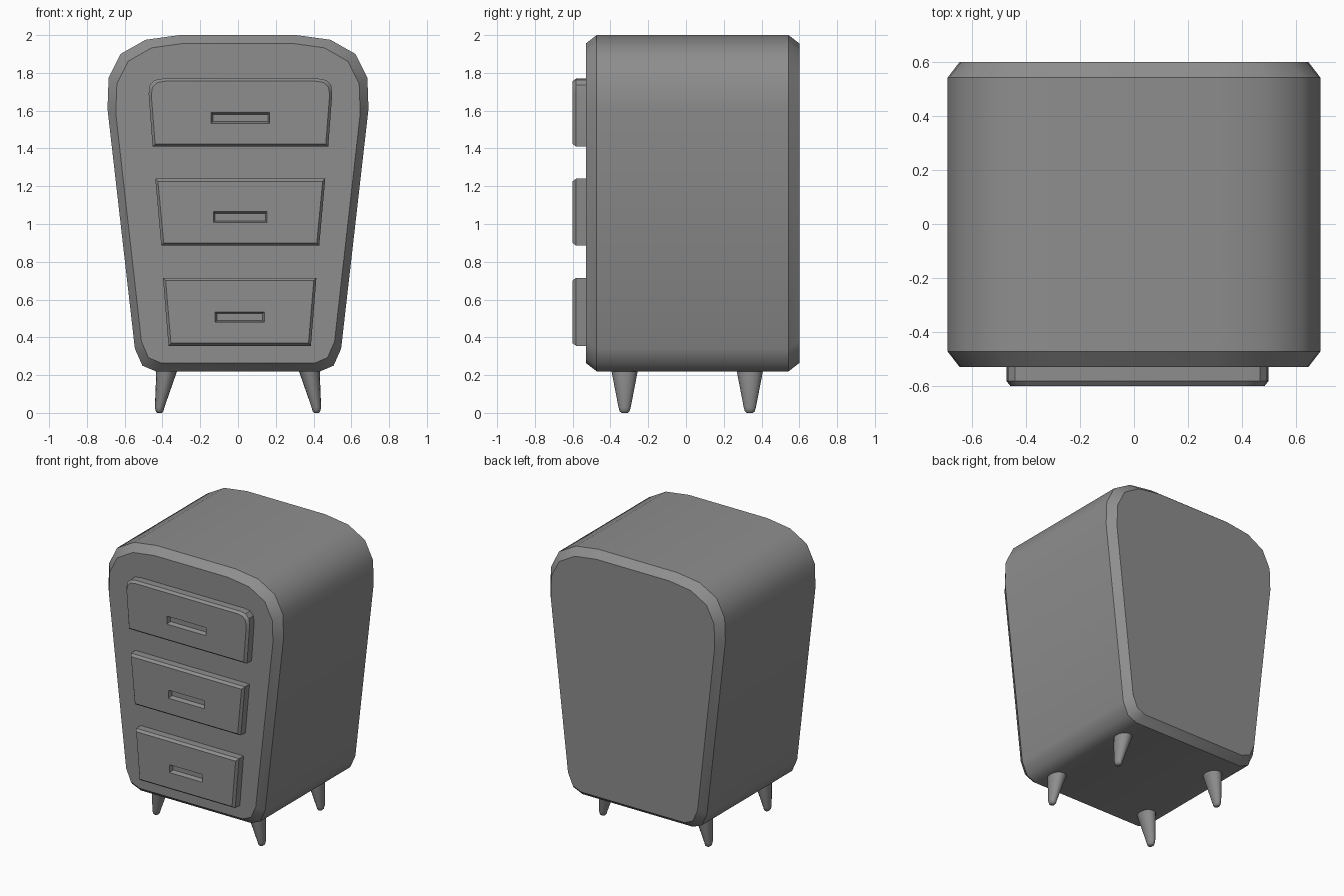
import bpy, bmesh, math

cube = bpy.data.objects.get("Cube")
if cube:
    bpy.data.objects.remove(cube, do_unlink=True)

grey = bpy.data.materials.new("plain grey")
grey.use_nodes = True
COLOUR = (0.27, 0.27, 0.27, 1)
grey.diffuse_color = COLOUR
grey.node_tree.nodes["Principled BSDF"].inputs["Base Color"].default_value = COLOUR


def finish(bm, name, angle=None):
    bmesh.ops.recalc_face_normals(bm, faces=bm.faces)
    mesh = bpy.data.meshes.new(name)
    bm.to_mesh(mesh)
    bm.free()
    mesh.materials.append(grey)
    obj = bpy.data.objects.new(name, mesh)
    bpy.context.collection.objects.link(obj)
    if angle:
        bpy.ops.object.select_all(action="DESELECT")
        obj.select_set(True)
        bpy.context.view_layer.objects.active = obj
        bpy.ops.object.shade_smooth_by_angle(angle=math.radians(angle))
    return obj


def mirrored(half):
    """Closed outline from its right half, listed top to bottom."""
    return half + [(-x, z) for x, z in reversed(half)]


def shrink(outline, amount):
    """Scale an outline about its middle so its bounds move in by amount."""
    hw = max(x for x, z in outline)
    top, low = max(z for x, z in outline), min(z for x, z in outline)
    mid, hh = (top + low) / 2, (top - low) / 2
    return [(x * (1 - amount / hw), mid + (z - mid) * (1 - amount / hh))
            for x, z in outline]


def ring(bm, outline, y, cx=0):
    return [bm.verts.new((cx + x, y, z)) for x, z in outline]


def loft(bm, rings):
    for a, b in zip(rings, rings[1:]):
        for i in range(len(a)):
            j = (i + 1) % len(a)
            bm.faces.new((a[i], a[j], b[j], b[i]))


# Cabinet body: rounded, tapering outline with chamfered front and back rims
outline = mirrored([(0.31, 2.0), (0.49, 1.975), (0.622, 1.9), (0.685, 1.775),
                    (0.691, 1.61), (0.546, 0.34), (0.506, 0.25), (0.435, 0.22)])
rim = shrink(outline, 0.044)
bm = bmesh.new()
rings = [ring(bm, rim, -0.53), ring(bm, outline, -0.473),
         ring(bm, outline, 0.543), ring(bm, rim, 0.6)]
loft(bm, rings)
bm.faces.new(rings[0])
bm.faces.new(rings[-1])
for f in bm.faces:
    f.smooth = True
for e in bm.edges:
    a, b = e.verts
    e.smooth = abs(a.co.y - b.co.y) > 0.01
finish(bm, "cabinet_body")


# Drawer fronts: chamfered slabs with a recessed finger slot
def drawer(name, half, cx, slot):
    bm = bmesh.new()
    shape = mirrored(half)
    front = ring(bm, shrink(shape, 0.014), -0.6, cx)
    loft(bm, [ring(bm, shape, -0.52, cx), ring(bm, shape, -0.582, cx), front])
    hw, low, high = slot
    hole = mirrored([(hw, high), (hw, low)])
    mouth = ring(bm, hole, -0.6, cx)
    floor = ring(bm, shrink(hole, 0.009), -0.57, cx)
    loft(bm, [mouth, floor])
    bm.faces.new(floor)
    border = [bm.edges.get((r[i - 1], r[i])) for r in (front, mouth)
              for i in range(len(r))]
    bmesh.ops.triangle_fill(bm, use_beauty=True, edges=border)
    finish(bm, name, 30)


drawer("top_drawer", [(0.41, 1.77), (0.455, 1.762), (0.48, 1.735),
                      (0.486, 1.69), (0.465, 1.41)], 0.013, (0.155, 1.533, 1.59))
drawer("middle_drawer", [(0.45, 1.24), (0.418, 0.885)], 0.012, (0.142, 1.008, 1.065))
drawer("bottom_drawer", [(0.406, 0.715), (0.377, 0.355)], 0.009, (0.13, 0.48, 0.535))


# Splayed tapering legs: (height, centre x, radius x, radius y)
LEG = [(0.0, 0.415, 0.012, 0.016), (0.008, 0.415, 0.02, 0.026),
       (0.028, 0.415, 0.025, 0.032), (0.24, 0.374, 0.058, 0.073)]


def leg(name, side, y):
    bm = bmesh.new()
    rings = []
    for z, cx, rx, ry in LEG:
        turns = [math.tau * i / 16 for i in range(16)]
        rings.append([bm.verts.new((side * cx + rx * math.cos(t),
                                    y + ry * math.sin(t), z)) for t in turns])
    loft(bm, rings)
    bm.faces.new(rings[0])
    bm.faces.new(rings[-1])
    finish(bm, name, 50)


for side, label in ((1, "left"), (-1, "right")):
    leg("front_leg_" + label, side, -0.325)
    leg("back_leg_" + label, side, 0.338)
